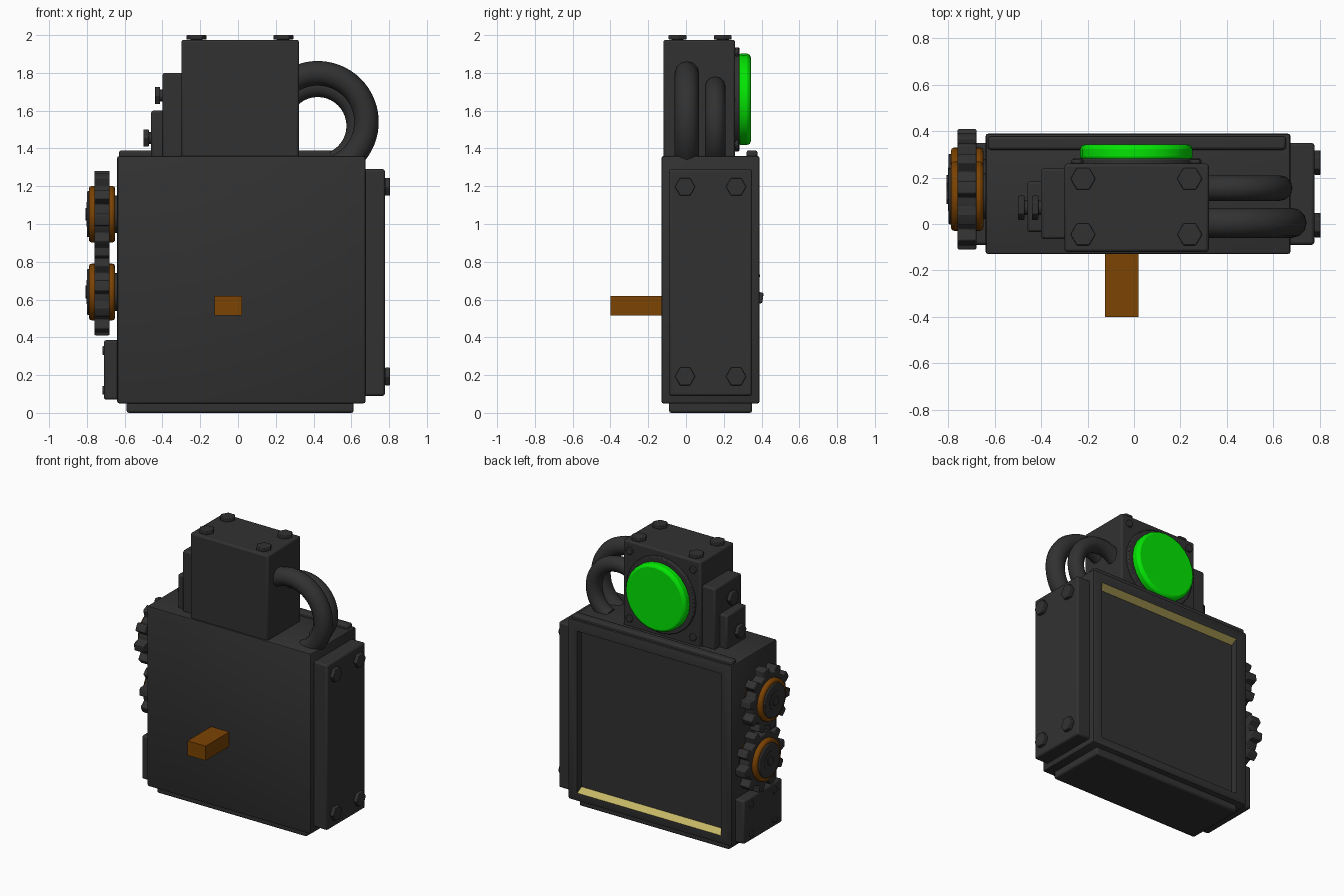
import bpy, bmesh
from math import pi, cos, sin, radians
from mathutils import Matrix, Vector

cube = bpy.data.objects.get("Cube")
if cube:
    bpy.data.objects.remove(cube, do_unlink=True)


def material(name, rgb):
    m = bpy.data.materials.new(name)
    m.use_nodes = True
    m.diffuse_color = (*rgb, 1)
    m.node_tree.nodes["Principled BSDF"].inputs["Base Color"].default_value = (*rgb, 1)
    return m


DARK = material("dark metal", (0.031, 0.031, 0.031))
BROWN = material("orange brown", (0.2, 0.056, 0.001))
GREEN = material("bright green", (0.001, 0.78, 0.001))
YELLOW = material("pale yellow", (0.56, 0.47, 0.13))


def finish(name, bm, mat, bevel=0.0, segments=2):
    bmesh.ops.recalc_face_normals(bm, faces=bm.faces)
    me = bpy.data.meshes.new(name)
    bm.to_mesh(me)
    bm.free()
    me.materials.append(mat)
    ob = bpy.data.objects.new(name, me)
    bpy.context.collection.objects.link(ob)
    if bevel:
        mod = ob.modifiers.new("Bevel", "BEVEL")
        mod.width = bevel
        mod.segments = segments
        mod.limit_method = "ANGLE"
        mod.angle_limit = radians(40)
    bpy.ops.object.select_all(action="DESELECT")
    ob.select_set(True)
    bpy.context.view_layer.objects.active = ob
    bpy.ops.object.shade_smooth_by_angle(angle=radians(35))
    return ob


def box_mesh(x, y, z):
    bm = bmesh.new()
    bmesh.ops.create_cube(bm, size=1)
    for v in bm.verts:
        v.co = [r[0] if c < 0 else r[1] for c, r in zip(v.co, (x, y, z))]
    return bm


def box(name, x, y, z, mat=DARK, bevel=0.012):
    return finish(name, box_mesh(x, y, z), mat, bevel)


def prism(name, base, axis, radii, depth, mat=DARK, bevel=0.0, turn=0.0):
    """Extrude a polar outline (one radius per corner) from base along axis."""
    bm = bmesh.new()
    n = len(radii)
    verts = [bm.verts.new((r * cos(2 * pi * i / n + turn), r * sin(2 * pi * i / n + turn), 0))
             for i, r in enumerate(radii)]
    face = bm.faces.new(verts)
    out = bmesh.ops.extrude_face_region(bm, geom=[face])["geom"]
    for v in out:
        if isinstance(v, bmesh.types.BMVert):
            v.co.z += depth
    rot = Vector(axis).to_track_quat("Z", "Y").to_matrix().to_4x4()
    bm.transform(Matrix.Translation(base) @ rot)
    return finish(name, bm, mat, bevel)


def bolt(name, base, axis, r, height, neck=0.15):
    # Narrow neck under a hexagonal head
    a = Vector(axis)
    prism(name + "_neck", base, axis, [r * 0.6] * 12, height * 0.6)
    prism(name + "_head", Vector(base) + a * height * neck, axis, [r] * 6, height * (1 - neck), bevel=0.004)


RIGHT, LEFT, BACK, UP = (-1, 0, 0), (1, 0, 0), (0, 1, 0), (0, 0, 1)

# Main case with rounded edges and a shallow recessed back panel
bm = box_mesh((-0.64, 0.675), (-0.13, 0.39), (0.05, 1.36))
bmesh.ops.bevel(bm, geom=bm.edges[:], offset=0.012, segments=2, profile=0.5, affect="EDGES")
back = max(bm.faces, key=lambda f: f.calc_center_median().y)
bmesh.ops.inset_individual(bm, faces=[back], thickness=0.05)
for v in back.verts:
    v.co.x = 0.6 if v.co.x > 0 else -0.553
    v.co.z = 1.284 if v.co.z > 0.7 else 0.11
panel = bmesh.ops.extrude_discrete_faces(bm, faces=[back])["faces"][0]
for v in panel.verts:
    v.co.y -= 0.05
    v.co.z += -0.027 if v.co.z > 0.7 else 0.027
# Sloping light strips along the top and bottom of the recess
for edge in panel.edges:
    if abs(edge.verts[0].co.z - edge.verts[1].co.z) < 0.01:
        for face in edge.link_faces:
            if face != panel:
                face.material_index = 1
case = finish("case", bm, DARK)
case.data.materials.append(YELLOW)

# Base, lip and side plates
box("base", (-0.59, 0.612), (-0.09, 0.35), (0, 0.06))
box("top_lip", (-0.63, 0.655), (0.32, 0.378), (1.35, 1.39))
box("left_side_plate", (0.66, 0.778), (-0.09, 0.35), (0.09, 1.29))
box("right_side_box", (-0.71, -0.63), (-0.09, 0.35), (0.07, 0.385))
for i, y in enumerate((-0.005, 0.265)):
    for j, z in enumerate((0.193, 1.197)):
        bolt(f"side_bolt_{i}{j}", (0.773, y, z), LEFT, 0.054, 0.032)
    for j, z in enumerate((0.12, 0.33)):
        bolt(f"side_box_bolt_{i}{j}", (-0.705, y, z), RIGHT, 0.027, 0.012)

# Front handle
box("front_handle", (-0.125, 0.02), (-0.4, -0.12), (0.515, 0.62), BROWN, 0)

# Head block with stepped side blocks
box("head", (-0.3, 0.323), (-0.12, 0.26), (1.35, 1.975))
box("upper_step", (-0.4, -0.29), (-0.065, 0.24), (1.35, 1.8))
box("lower_step", (-0.46, -0.39), (-0.035, 0.185), (1.35, 1.6))
bolt("upper_step_bolt", (-0.4, 0.07, 1.68), RIGHT, 0.053, 0.04, 0.3)
bolt("lower_step_bolt", (-0.46, 0.07, 1.455), RIGHT, 0.053, 0.04, 0.3)
for i, x in enumerate((-0.22, 0.24)):
    for j, y in enumerate((-0.045, 0.195)):
        bolt(f"head_bolt_{i}{j}", (x, y, 1.972), UP, 0.054, 0.028)
    for j, z in enumerate((1.42, 1.91)):
        bolt(f"lamp_bolt_{i}{j}", (0.01 + (i - 0.5) * 0.51, 0.258, z), BACK, 0.028, 0.02)

# Round lamp on the back of the head
prism("lamp_rim", (0.01, 0.25, 1.66), BACK, [0.275] * 24, 0.033, bevel=0.006)
prism("lamp", (0.01, 0.27, 1.66), BACK, [0.242] * 24, 0.073, GREEN, 0.02)

# Meshing gears on the right side
TEETH = 10
ROOT, TIP = 0.183, 0.23
outline = ([ROOT] * 3 + [TIP] * 4 + [ROOT]) * TEETH
for name, y, z, turn in (("upper", 0.12, 1.052, radians(7.5)), ("lower", 0.18, 0.64, radians(24))):
    def disc(part, x, r, depth, mat=DARK, bevel=0.0):
        prism(f"{name}_gear_{part}", (x, y, z), RIGHT, r, depth, mat, bevel, turn)
    disc("shaft", -0.63, [0.1] * 24, 0.03)
    disc("wheel", -0.68, outline, 0.08, bevel=0.005)
    disc("collar", -0.65, [0.15] * 32, 0.14, BROWN, 0.015)
    disc("hub", -0.78, [0.122] * 32, 0.02, bevel=0.006)
    disc("hub_ring", -0.79, [0.065] * 24, 0.012)
    disc("axle_bolt", -0.79, [0.035] * 6, 0.018)

# Two looping hoses from the head into the case
for name, y, z, loop, tube in (("large_hose", 0.005, 1.54, 0.258, 0.065),
                               ("small_hose", 0.155, 1.52, 0.207, 0.055)):
    curve = bpy.data.curves.new(name, "CURVE")
    curve.dimensions = "3D"
    curve.bevel_depth = tube
    curve.bevel_resolution = 4
    curve.use_fill_caps = True
    path = curve.splines.new("POLY")
    steps = 32
    path.points.add(steps)
    for i, p in enumerate(path.points):
        a = radians(130 - 195 * i / steps)
        p.co = (0.422 + loop * cos(a), y, z + loop * sin(a), 1)
    path.use_smooth = True
    curve.materials.append(DARK)
    bpy.context.collection.objects.link(bpy.data.objects.new(name, curve))
